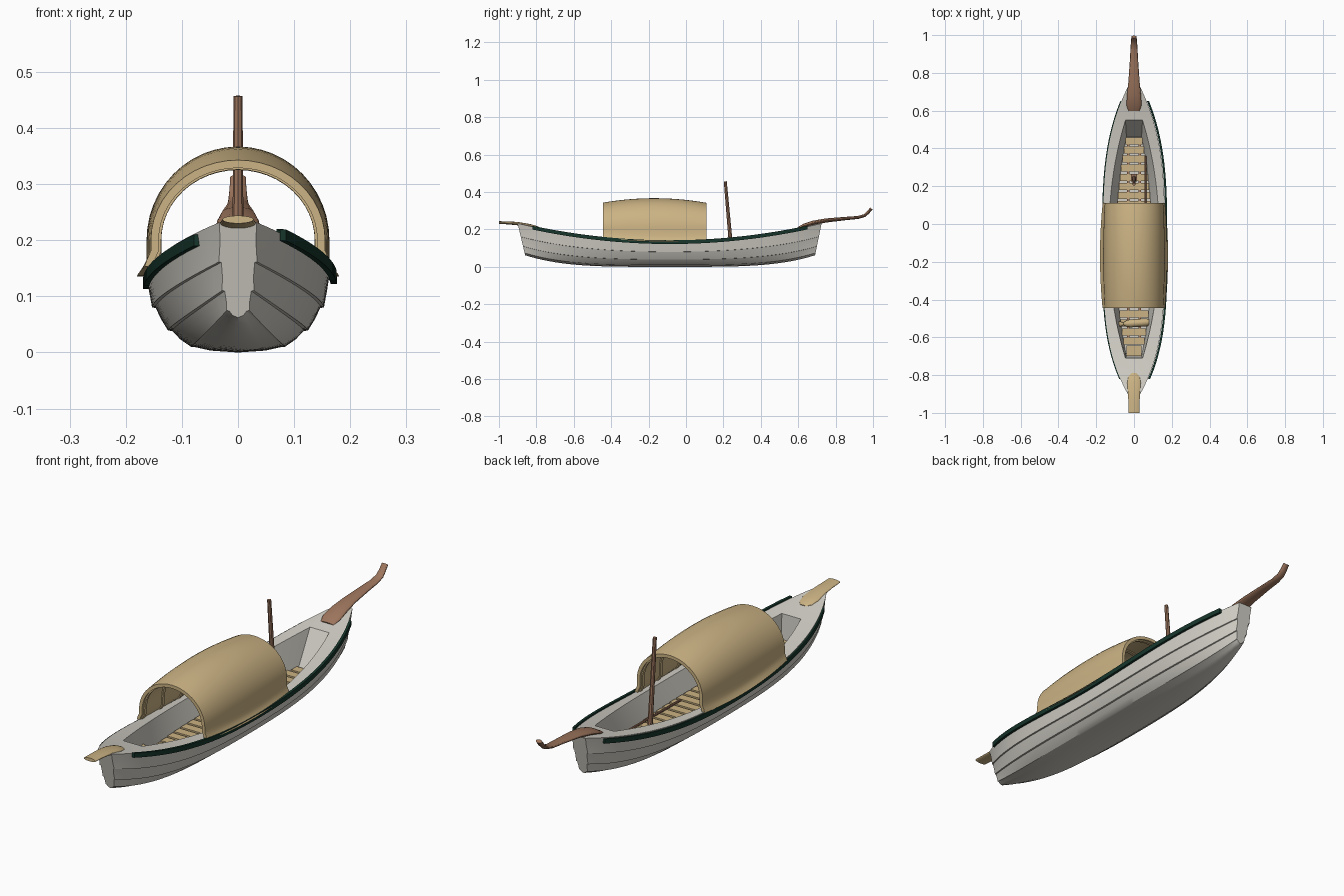
import bpy, bmesh
from math import sin, cos, pi, radians
from mathutils import Vector

cube = bpy.data.objects.get("Cube")
if cube:
    bpy.data.objects.remove(cube)


def material(name, rgb):
    m = bpy.data.materials.new(name)
    m.use_nodes = True
    m.diffuse_color = (*rgb, 1)
    m.node_tree.nodes["Principled BSDF"].inputs["Base Color"].default_value = (*rgb, 1)
    return m


PAINT = material("pale grey paint", (0.64, 0.62, 0.56))
TAN = material("tan wicker", (0.60, 0.45, 0.23))
BROWN = material("brown wood", (0.34, 0.18, 0.11))
GREEN = material("dark green trim", (0.008, 0.035, 0.024))


def finish(name, bm, mat, angle=30):
    mesh = bpy.data.meshes.new(name)
    bm.to_mesh(mesh)
    bm.free()
    ob = bpy.data.objects.new(name, mesh)
    bpy.context.collection.objects.link(ob)
    mesh.materials.append(mat)
    bpy.ops.object.select_all(action='DESELECT')
    ob.select_set(True)
    bpy.context.view_layer.objects.active = ob
    bpy.ops.object.shade_smooth_by_angle(angle=radians(angle))
    return ob


def loft(name, rows, mat, closed=True, caps=True, face_up=False):
    """Skin a list of equal-length rows of points."""
    bm = bmesh.new()
    grid = [[bm.verts.new(p) for p in row] for row in rows]
    n = len(rows[0])
    for a, b in zip(grid, grid[1:]):
        for i in range(n if closed else n - 1):
            j = (i + 1) % n
            bm.faces.new((a[i], a[j], b[j], b[i]))
    if caps:
        bm.faces.new(grid[0])
        bm.faces.new(grid[-1])
    bmesh.ops.remove_doubles(bm, verts=bm.verts[:], dist=1e-5)
    bmesh.ops.dissolve_degenerate(bm, edges=bm.edges[:], dist=1e-5)
    bm.normal_update()
    if not face_up:
        bmesh.ops.recalc_face_normals(bm, faces=bm.faces[:])
    elif sum(f.normal.z * f.calc_area() for f in bm.faces) < 0:
        bmesh.ops.reverse_faces(bm, faces=bm.faces[:])
    return finish(name, bm, mat)


def tube(name, path, mat, sides=12):
    """Elliptical sections (y, z, half width, half depth) along a path at x = 0."""
    rows = []
    for i, (y, z, rx, rz) in enumerate(path):
        a, b = path[max(i - 1, 0)], path[min(i + 1, len(path) - 1)]
        t = Vector((0, b[0] - a[0], b[1] - a[1])).normalized()
        up = Vector((0, -t.z, t.y))
        rows.append([Vector((rx * cos(k), y, z)) + up * rz * sin(k)
                     for k in (2 * pi * j / sides for j in range(sides))])
    return loft(name, rows, mat)


def box(name, center, size, mat):
    bm = bmesh.new()
    bmesh.ops.create_cube(bm, size=1)
    bmesh.ops.scale(bm, vec=size, verts=bm.verts[:])
    bmesh.ops.translate(bm, vec=center, verts=bm.verts[:])
    return finish(name, bm, mat)


def lerp(a, b, t):
    return a + (b - a) * t


def steps(a, b, n):
    return [lerp(a, b, i / n) for i in range(n + 1)]


# Hull lines: s runs from -1 at the bow to 1 at the stern
BOW, STERN = -0.90, 0.725


def station(y):
    return 2 * (y - BOW) / (STERN - BOW) - 1


def half_width(s):
    return 0.033 + 0.13 * (1 - abs(s) ** (3.5 if s < 0 else 3.1))


def sheer(s):
    return 0.137 + 0.095 * s * s


# Clinker hull with stepped strakes and flat ends
strakes = [(0.0, 0.0, 0), (0.3, 0.025, 0), (0.47, 0.07, 0), (0.49, 0.075, 1),
           (0.63, 0.17, 0), (0.72, 0.28, 0), (0.74, 0.285, 1), (0.84, 0.43, 0),
           (0.90, 0.58, 0), (0.915, 0.585, 1), (0.97, 0.78, 0), (1.0, 1.0, 0)]
rows = []
for s in steps(-1, 1, 48):
    keel, w = 0.062 * s ** 4, half_width(s)
    side = []
    for fx, v, lap in strakes:
        y = lerp(lerp(-0.86, BOW, v), lerp(0.69, STERN, v), (s + 1) / 2)
        side.append((fx * w + lap * 0.004, y, lerp(keel, sheer(s), v)))
    rows.append([(-x, y, z) for x, y, z in side[:0:-1]] + side)
loft("hull", rows, PAINT, closed=False)


# Deck with the sunken well
FLOOR = 0.05


def bulge(t):
    return 1 - abs(t) ** 2.2


def floor_half(y):
    return 0.04 + 0.055 * bulge((y + 0.12) / 0.58)


def deck_row(y, o, f=None, fy=None):
    s = station(y)
    w, z = half_width(s), sheer(s)
    o = min(o, w * 0.9)
    edge = (o, y, z + 0.003)
    low = edge if f is None else (f, fy, FLOOR)
    half = [low, edge, (w, y, z)]
    return [(-a, b, c) for a, b, c in half[::-1]] + half


rows = [deck_row(y, lerp(0.02, 0.045, i / 8)) for i, y in enumerate(steps(BOW, -0.71, 8))]
for t in steps(-1, 1, 36):
    u = (t + 1) / 2
    fy = lerp(-0.70, 0.46, u)
    rows.append(deck_row(lerp(-0.71, 0.55, u), 0.045 + 0.088 * bulge(t), floor_half(fy), fy))
rows += [deck_row(y, lerp(0.045, 0.02, i / 8)) for i, y in enumerate(steps(0.55, STERN, 8))]
loft("deck_and_well", rows, PAINT, closed=False, caps=False, face_up=True)

# Green rubbing strips, the left one set a little higher and further out
for name, side, out, drop in (("left_strip", 1, 0.009, 0.005), ("right_strip", -1, 0.002, 0.014)):
    rows = []
    for y in steps(-0.82, 0.65, 36):
        s = station(y)
        x, z = half_width(s) + out, sheer(s) - drop
        rows.append([(side * (x + dx), y, z + dz) for dx, dz in
                     ((-0.007, -0.010), (0.004, -0.010), (0.004, 0.010), (-0.007, 0.010))])
    loft(name, rows, GREEN)


# Arched canopy following the gunwale
def arch(y, inset):
    k = ((y + 0.17) / 0.28) ** 2
    w, top = 0.163 - 0.008 * k - inset, 0.367 - 0.025 * k - inset
    base = sheer(station(y)) - 0.002
    half = [(w + 0.017 - 0.006 * k, base), (w + 0.007, base + 0.012), (w, base + 0.028)]
    pts = half + [(w * cos(a), 0.2 + (top - 0.2) * sin(a)) for a in steps(0, pi, 24)]
    return [(x, y, z) for x, z in pts + [(-x, z) for x, z in half[::-1]]]


rows = [arch(y, 0) + arch(y, 0.014)[::-1] for y in steps(-0.445, 0.11, 14)]
loft("canopy", rows, TAN)
for i, y in enumerate(steps(-0.425, 0.09, 4)):
    rows = [arch(y + d, 0.012) + arch(y + d, 0.019)[::-1] for d in (-0.008, 0.008)]
    loft(f"canopy_rib_{i + 1}", rows, TAN)

# Floor slats on two bearers
for i, y in enumerate(steps(-0.62, 0.44, 22)):
    box(f"floor_slat_{i + 1}", (0, y, 0.062), (2 * floor_half(y), 0.037, 0.008), TAN)
for name, x in (("left_bearer", 0.03), ("right_bearer", -0.03)):
    box(name, (x, -0.09, 0.054), (0.014, 1.09, 0.01), BROWN)
box("bow_seat", (0, -0.672, 0.085), (0.08, 0.055, 0.012), TAN)

# Mast with its foot block, and a loose pole
tube("mast", [(0.245, 0.06, 0.011, 0.011), (0.21, 0.457, 0.008, 0.008)], BROWN, 8)
box("mast_foot", (0, 0.244, 0.072), (0.034, 0.04, 0.016), BROWN)
pole = tube("loose_pole", [(-0.05, 0.075, 0.005, 0.005), (0.36, 0.08, 0.005, 0.005)], BROWN, 8)
pole.location.x = 0.06

# Jug lying in the bow
jug = tube("jug", [(-0.08, 0.086, 0.017, 0.017), (-0.055, 0.086, 0.007, 0.007),
                   (-0.04, 0.086, 0.017, 0.017), (-0.02, 0.086, 0.021, 0.021),
                   (0.065, 0.086, 0.021, 0.021), (0.08, 0.086, 0.015, 0.015)], TAN)
jug.rotation_euler.z = radians(-86)
jug.location.y = -0.525

# Bow plank and upswept stern finial
tube("bow_plank", [(-1.0, 0.237, 0.028, 0.007), (-0.95, 0.235, 0.029, 0.008),
                   (-0.90, 0.231, 0.032, 0.009), (-0.84, 0.221, 0.036, 0.009),
                   (-0.805, 0.213, 0.030, 0.008), (-0.79, 0.209, 0.014, 0.005)], TAN, 16)
tube("stern_finial", [(0.60, 0.207, 0.030, 0.006), (0.63, 0.220, 0.040, 0.010),
                      (0.68, 0.235, 0.037, 0.012), (0.75, 0.248, 0.030, 0.011),
                      (0.85, 0.258, 0.023, 0.009), (0.92, 0.264, 0.019, 0.008),
                      (0.955, 0.274, 0.017, 0.008), (0.975, 0.292, 0.015, 0.008),
                      (0.991, 0.312, 0.014, 0.008)], BROWN, 16)
